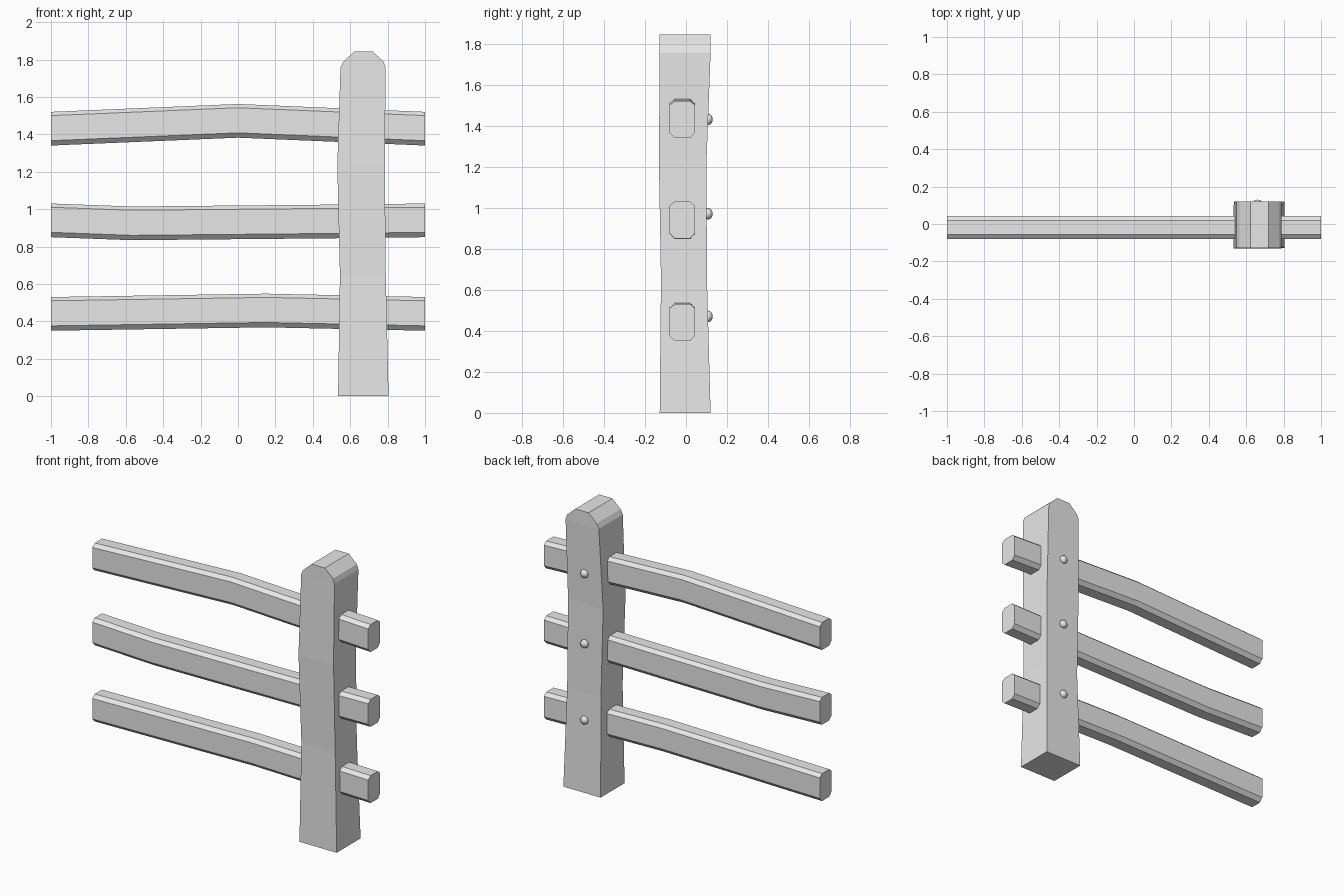
import bpy, bmesh, math
from mathutils import Matrix

cube = bpy.data.objects.get("Cube")
if cube:
    bpy.data.objects.remove(cube, do_unlink=True)

# One plain grey for the whole fence
grey = bpy.data.materials.new("plain_grey")
grey.use_nodes = True
COLOUR = (0.8, 0.8, 0.8, 1)
grey.diffuse_color = COLOUR
grey.node_tree.nodes["Principled BSDF"].inputs["Base Color"].default_value = COLOUR


def finish(name, bm):
    bmesh.ops.recalc_face_normals(bm, faces=bm.faces)
    mesh = bpy.data.meshes.new(name)
    bm.to_mesh(mesh)
    bm.free()
    mesh.materials.append(grey)
    obj = bpy.data.objects.new(name, mesh)
    bpy.context.collection.objects.link(obj)
    return obj


def loft(name, sections):
    """Skin a row of matching closed sections and cap both ends."""
    bm = bmesh.new()
    rings = [[bm.verts.new(p) for p in s] for s in sections]
    for a, b in zip(rings, rings[1:]):
        for i in range(len(a)):
            j = (i + 1) % len(a)
            bm.faces.new((a[i], a[j], b[j], b[i]))
    bm.faces.new(rings[0])
    bm.faces.new(rings[-1])
    return finish(name, bm)


# Hewn post: height, left and right edges, front and back edges
post_levels = [
    (0, .535, .805, -.128, .12),
    (.65, .545, .79, -.122, .102),
    (1.23, .531, .785, -.132, .1),
    (1.757, .548, .789, -.128, .12),
    (1.789, .564, .778, -.128, .12),
    (1.843, .623, .719, -.128, .12),
]
loft("post", [[(x0, y0, z), (x1, y0, z), (x1, y1, z), (x0, y1, z)]
              for z, x0, x1, y0, y1 in post_levels])

# Chamfered rail section as (y, height above centre)
rail_section = [(-.08, -.064), (-.055, -.09), (.02, -.09), (.043, -.064),
                (.043, .07), (.02, .09), (-.055, .09), (-.08, .07)]
# Each rail bends along its length: (x, centre height)
rails = {
    "top_rail": [(-1, 1.43), (0, 1.472), (1, 1.43)],
    "middle_rail": [(-1, .94), (-.57, .924), (.5, .934), (1, .94)],
    "bottom_rail": [(-1, .44), (.15, .458), (1, .44)],
}
for name, path in rails.items():
    loft(name, [[(x, y, z + h) for y, h in rail_section] for x, z in path])

# Domed nail heads on the back of the post
for name, z in (("top_nail", 1.43), ("middle_nail", .97), ("bottom_nail", .47)):
    bm = bmesh.new()
    bmesh.ops.create_uvsphere(bm, u_segments=8, v_segments=6, radius=.028)
    turn = Matrix.Rotation(math.pi / 2, 4, "X")
    squash = Matrix.Diagonal((1, .8, 1, 1))
    bmesh.ops.transform(bm, verts=bm.verts,
                        matrix=Matrix.Translation((.66, .108, z)) @ squash @ turn)
    nail = finish(name, bm)
    nail.data.shade_smooth()
